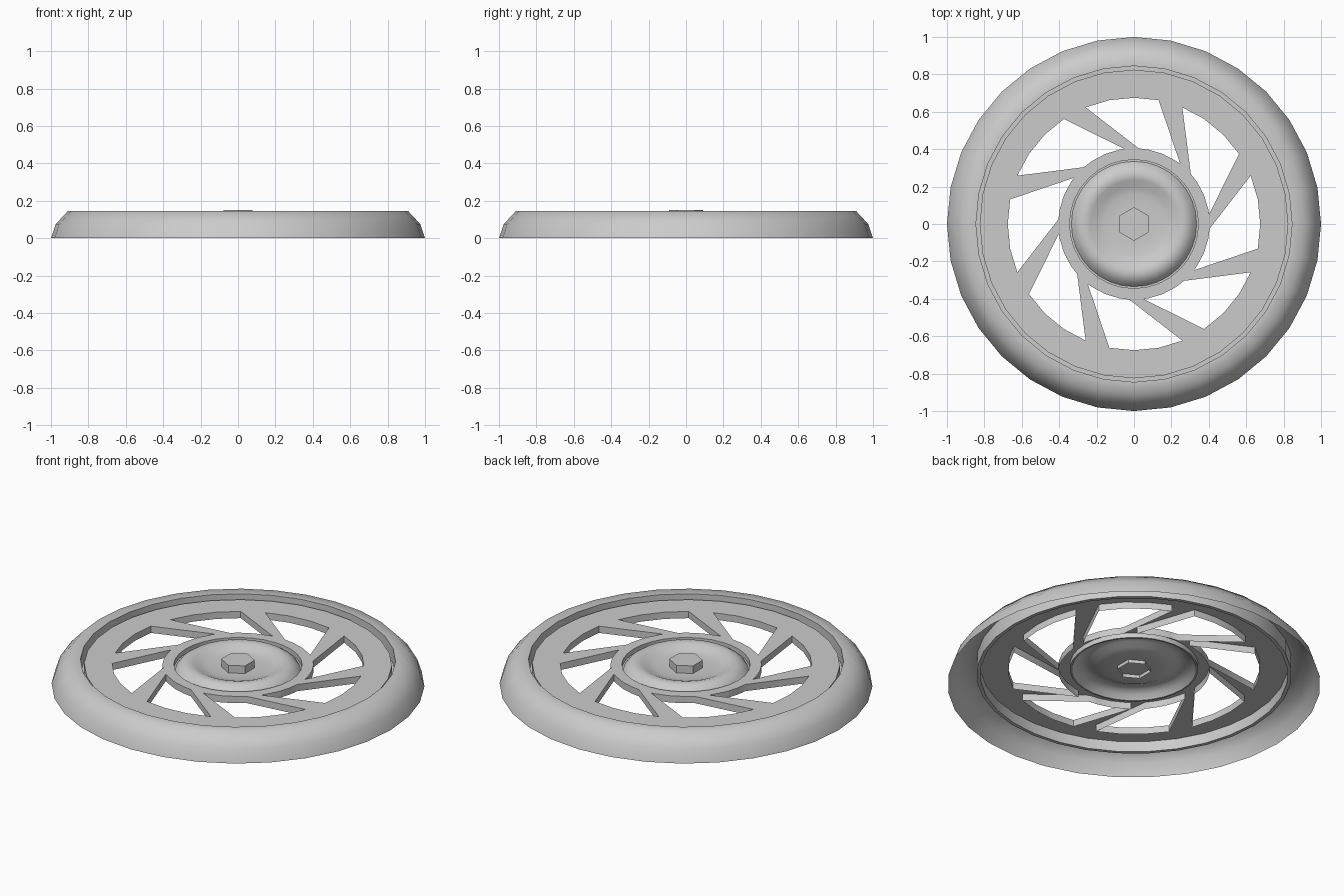
import bpy, bmesh, math
from mathutils import Vector

if "Cube" in bpy.data.objects:
    bpy.data.objects.remove(bpy.data.objects["Cube"])

SEG = 32
metal = bpy.data.materials.new("light_grey")
metal.diffuse_color = (0.6, 0.6, 0.6, 1)
metal.use_nodes = True
metal.node_tree.nodes["Principled BSDF"].inputs["Base Color"].default_value = metal.diffuse_color


def polar(r, deg, z):
    a = math.radians(deg)
    return Vector((r * math.cos(a), r * math.sin(a), z))


def finish(name, bm):
    me = bpy.data.meshes.new(name)
    bm.to_mesh(me)
    bm.free()
    me.materials.append(metal)
    ob = bpy.data.objects.new(name, me)
    bpy.context.collection.objects.link(ob)
    bpy.ops.object.select_all(action='DESELECT')
    ob.select_set(True)
    bpy.context.view_layer.objects.active = ob
    bpy.ops.object.shade_smooth_by_angle(angle=math.radians(50))
    return ob


def lathe(name, profile, sides=SEG, start=0):
    """Revolve (radius, z) points, listed from the outside inwards."""
    bm = bmesh.new()
    rings = []
    for r, z in profile:
        if r == 0:
            rings.append([bm.verts.new((0, 0, z))] * sides)
        else:
            rings.append([bm.verts.new(polar(r, start + 360 * i / sides, z)) for i in range(sides)])
    for a, b in zip(rings, rings[1:]):
        for i in range(sides):
            j = (i + 1) % sides
            quad = [a[i], a[j], b[j], b[i]]
            bm.faces.new(list(dict.fromkeys(quad)))
    return finish(name, bm)


# Open-backed outer rim, ending in a narrow groove around the disc
lathe("outer_rim", [(1, 0), (0.975, 0.075), (0.91, 0.145), (0.845, 0.145),
                    (0.845, 0.058), (0.825, 0.058), (0.825, 0.12)])

# Hub dish: short recess wall, rounded crest and shallow bowl
lathe("hub_dish", [(0.344, 0.12), (0.344, 0.092), (0.335, 0.092), (0.315, 0.118), (0.29, 0.134),
                   (0.262, 0.14), (0.235, 0.133), (0.2, 0.116), (0.16, 0.107),
                   (0.1, 0.105), (0, 0.105)])

# Hexagonal centre bolt, open underneath
lathe("centre_bolt", [(0.09, 0.085), (0.09, 0.15), (0, 0.15)], sides=6, start=30)

# Spoked disc: flat plate with eight slanted openings whose edges turn down
TOP, LOW = 0.12, 0.08
bm = bmesh.new()


def loop(points):
    vs = [bm.verts.new(p) for p in points]
    return [bm.edges.new((vs[i], vs[(i + 1) % len(vs)])) for i in range(len(vs))]


edges = []
for radius in (0.825, 0.344):
    edges += loop([polar(radius, 360 * i / SEG, TOP) for i in range(SEG)])
opening_edges = []
for k in range(8):
    outer = [polar(0.675, a + 45 * k, TOP) for a in (112.5, 101.25, 90, 78.75)]
    inner = [polar(0.405, a + 45 * k, TOP) for a in (52.4, 56.25, 67.5, 78.75, 86.4)]
    opening_edges += loop(outer + inner)
bmesh.ops.triangle_fill(bm, use_beauty=True, use_dissolve=False,
                        edges=edges + opening_edges, normal=(0, 0, 1))
for f in bm.faces:
    f.normal_update()
    if f.normal.z < 0:
        f.normal_flip()
walls = bmesh.ops.extrude_edge_only(bm, edges=opening_edges)
for g in walls["geom"]:
    if isinstance(g, bmesh.types.BMVert):
        g.co.z = LOW
bmesh.ops.recalc_face_normals(bm, faces=bm.faces)
if sum(f.normal.z for f in bm.faces) < 0:
    bmesh.ops.reverse_faces(bm, faces=bm.faces)
finish("spoked_disc", bm)
